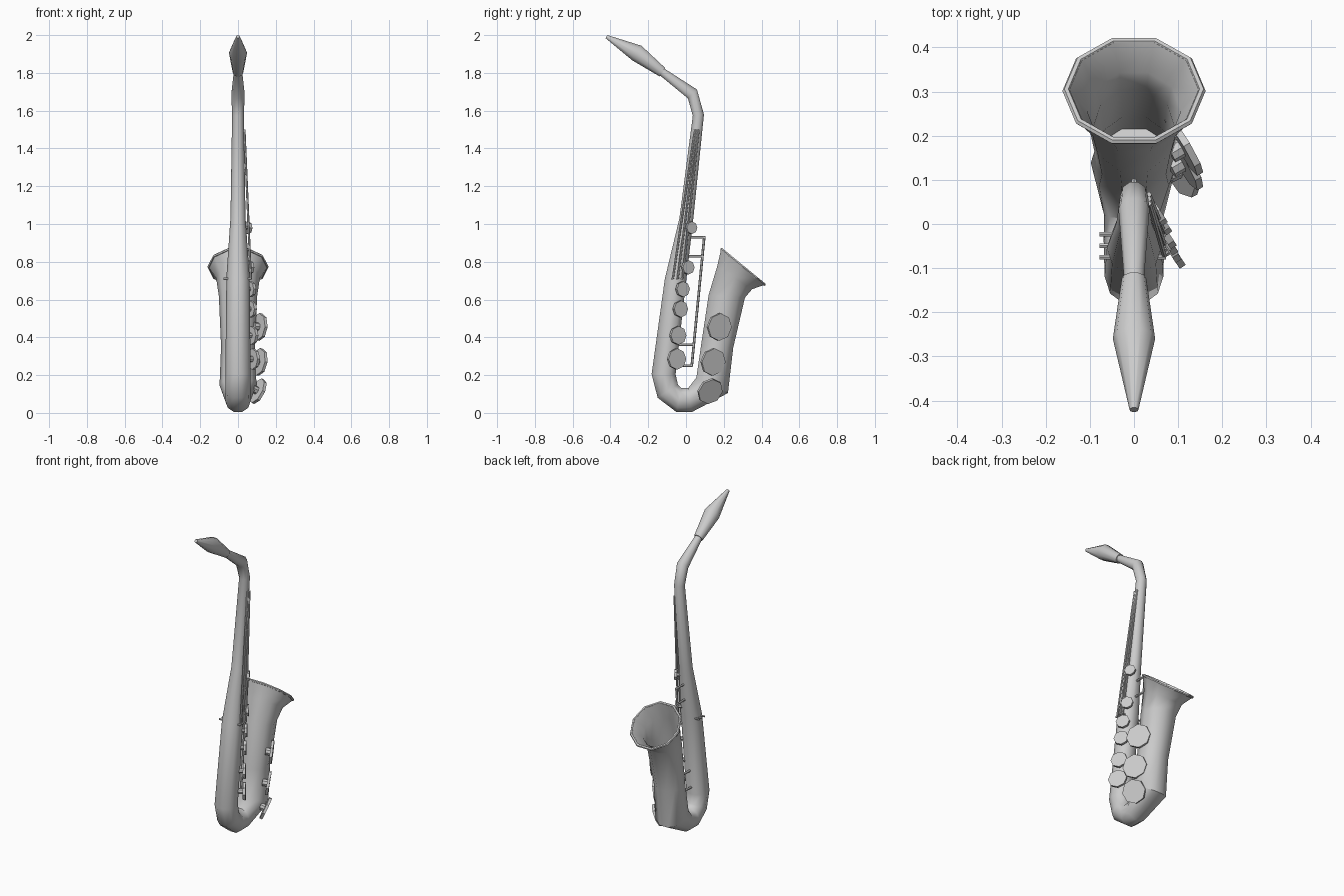
import bpy, bmesh, math
from mathutils import Vector

if "Cube" in bpy.data.objects:
    bpy.data.objects.remove(bpy.data.objects["Cube"])


def finish(name, bm, smooth=None):
    bmesh.ops.recalc_face_normals(bm, faces=bm.faces)
    me = bpy.data.meshes.new(name)
    bm.to_mesh(me)
    bm.free()
    ob = bpy.data.objects.new(name, me)
    bpy.context.collection.objects.link(ob)
    if smooth:
        bpy.ops.object.select_all(action='DESELECT')
        ob.select_set(True)
        bpy.context.view_layer.objects.active = ob
        bpy.ops.object.shade_smooth_by_angle(angle=math.radians(smooth))
    return ob


def loft(name, sections, sides=10, smooth=40):
    """Skin rings given as (centre, in-plane direction, radius)."""
    bm = bmesh.new()
    rings = []
    for c, n, r in sections:
        ring = []
        for k in range(sides):
            a = 2 * math.pi * k / sides
            ring.append(bm.verts.new(c + r * (math.cos(a) * Vector((1, 0, 0)) + math.sin(a) * n)))
        rings.append(ring)
    for p, q in zip(rings, rings[1:]):
        for k in range(sides):
            j = (k + 1) % sides
            bm.faces.new((p[k], p[j], q[j], q[k]))
    bm.faces.new(rings[0])
    bm.faces.new(rings[-1])
    return finish(name, bm, smooth)


def section(oy, oz, iy, iz):
    """Ring from its two edge points in the side view."""
    o, i = Vector((0, oy, oz)), Vector((0, iy, iz))
    return (o + i) / 2, (o - i).normalized(), (o - i).length / 2 / math.cos(math.pi / 10)


def rod(name, a, b, r, sides=6):
    a, b = Vector(a), Vector(b)
    bm = bmesh.new()
    bmesh.ops.create_cone(bm, cap_ends=True, segments=sides, radius1=r, radius2=r, depth=(b - a).length)
    ob = finish(name, bm)
    ob.location = (a + b) / 2
    ob.rotation_mode = 'QUATERNION'
    ob.rotation_quaternion = (b - a).to_track_quat('Z', 'Y')
    return ob


def pad(name, centre, normal, r):
    c, n = Vector(centre), Vector(normal).normalized()
    rod(name, c - n * 0.008, c + n * 0.008, r, 8)
    rod(name + "_stub", c - n * 0.035, c, r * 0.3, 8)


# Body: neck, main tube, bow and bell, with the hollow bell interior
outer = [section(*s) for s in [
    (-.138, 1.787, -.115, 1.823), (.010, 1.665, .058, 1.712),
    (.036, 1.573, .095, 1.580), (-.035, 1.03, .040, 1.04),
    (-.112, .71, .004, .725), (-.182, .205, -.055, .205),
    (-.150, .080, -.043, .150), (-.050, .004, -.024, .132),
    (.030, .004, .012, .132), (.222, .105, .055, .187),
    (.250, .345, .080, .36), (.312, .61, .120, .625),
    (.350, .655, .165, .775), (.417, .678, .186, .868)]]
lip_c, lip_n, lip_r = outer[-1]
up = Vector((0, -lip_n.z, lip_n.y))
inner = [(c, n, r * 0.92) for c, n, r in (outer[-2], outer[-3], outer[-4], outer[-5])]
loft("body", outer + [(lip_c + up * .004, lip_n, lip_r * .93)] + inner)

# Rolled rim around the bell mouth
bm = bmesh.new()
loops = []
for k in range(10):
    a = 2 * math.pi * k / 10
    d = math.cos(a) * Vector((1, 0, 0)) + math.sin(a) * lip_n
    loops.append([bm.verts.new(lip_c + d * (lip_r - .004 + .009 * math.cos(b)) + up * .008 * math.sin(b))
                  for b in [math.pi * m / 3 for m in range(6)]])
for k in range(10):
    p, q = loops[k], loops[(k + 1) % 10]
    for m in range(6):
        bm.faces.new((p[m], p[(m + 1) % 6], q[(m + 1) % 6], q[m]))
finish("bell_rim", bm, 30)

# Mouthpiece
axis = Vector((0, .30, -.19)).normalized()
mn = Vector((0, axis.z, -axis.y))
loft("mouthpiece", [(Vector((0, y, z)), mn, r) for y, z, r in [
    (-.421, 1.992, .010), (-.26, 1.905, .048), (-.124, 1.803, .028)]])

# Three long key rods with cross pegs at their lower ends
for k in range(3):
    yb = -.07 + .026 * k
    rod(f"long_rod_{k}", (.034, .047 + .010 * k, 1.5), (.068, yb, .71), .006)
    rod(f"rod_peg_{k}", (-.078, yb - .005, .71), (.072, yb - .005, .71), .006)

# Key pads on the main tube
for k, (x, y, z, r) in enumerate([(.080, -.050, .285, .056), (.075, -.043, .41, .049),
                                  (.070, -.030, .55, .044), (.068, -.018, .655, .041),
                                  (.060, .010, .77, .037), (.052, .028, .98, .033)]):
    pad(f"tube_pad_{k}", (x, y, z), (.85, .55, 0), r)

# Large pads on the bell tube
pad("bell_pad_top", (.113, .176, .455), (.85, .5, -.1), .073)
pad("bell_pad_middle", (.113, .143, .27), (.85, .5, -.15), .073)
pad("bell_pad_bottom", (.105, .127, .115), (.8, .4, -.4), .071)

# Guard bar between the two tubes with its brackets
rod("guard_bar", (0, .097, .935), (0, .030, .245), .007)
for k, (y0, y1, z) in enumerate([(.0, .102, .93), (.0, .092, .83), (-.06, .042, .36), (-.07, .035, .25)]):
    rod(f"guard_bracket_{k}", (0, y0, z), (0, y1, z), .007)
